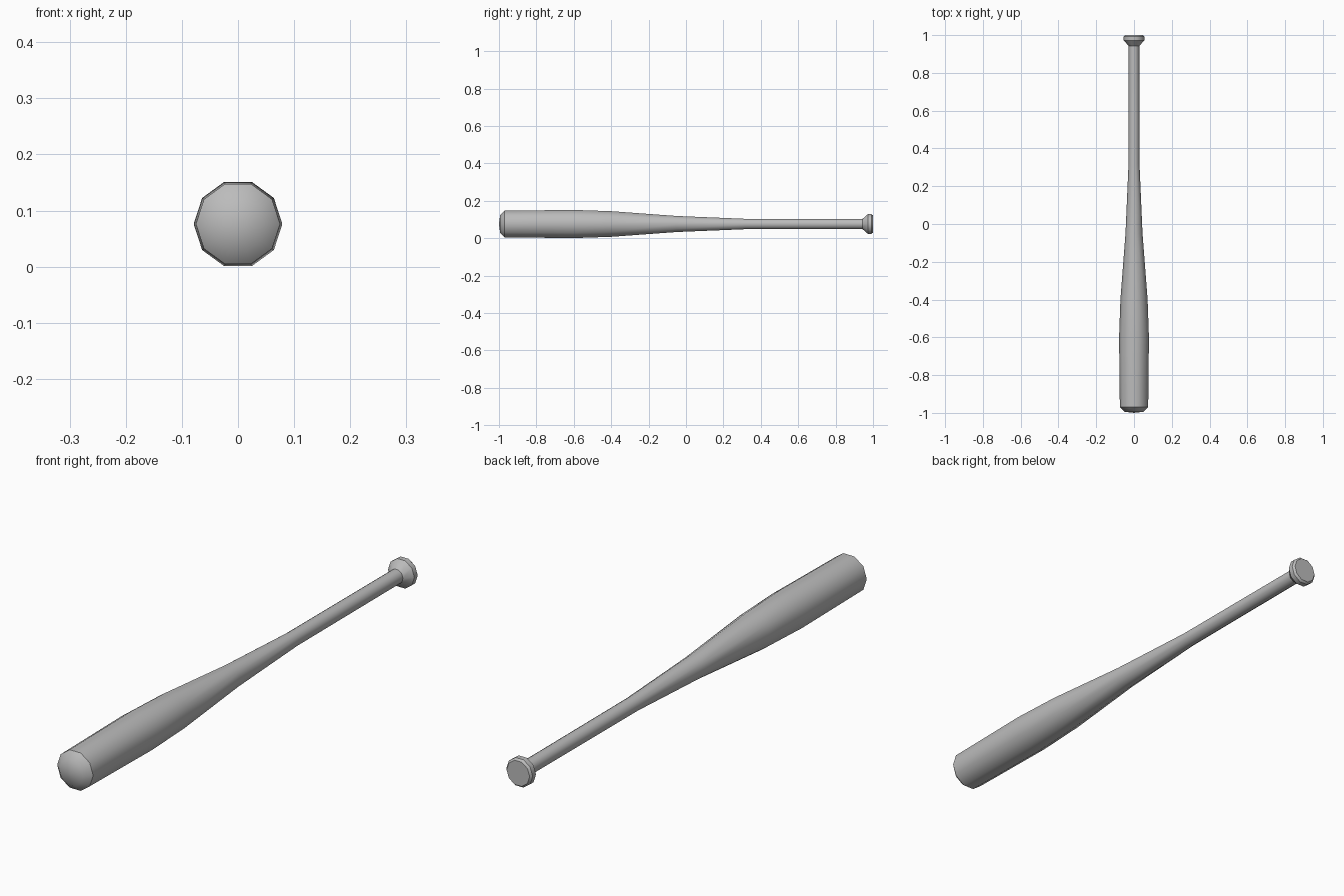
import bpy, bmesh, math

cube = bpy.data.objects.get("Cube")
if cube:
    bpy.data.objects.remove(cube, do_unlink=True)

SIDES = 10
CENTRE_Z = 0.076

grey = bpy.data.materials.new("plain_grey")
grey.use_nodes = True
colour = (0.5, 0.5, 0.5, 1)
grey.diffuse_color = colour
grey.node_tree.nodes["Principled BSDF"].inputs["Base Color"].default_value = colour

# Bat outline from barrel tip to knob: position along y, radius
profile = [(-0.994, 0.05), (-0.97, 0.075), (-0.6, 0.079), (-0.4, 0.072),
           (-0.05, 0.045), (0.32, 0.029), (0.943, 0.028), (0.972, 0.055),
           (0.992, 0.055), (1.0, 0.048)]
SHARP_RINGS = {1, 6, 7, 8, 9}

bm = bmesh.new()
rings = []
for y, r in profile:
    ring = []
    for i in range(SIDES):
        a = math.tau * i / SIDES
        ring.append(bm.verts.new((r * math.cos(a), y, CENTRE_Z + r * math.sin(a))))
    rings.append(ring)

# Barrel, handle and knob walls
for a, b in zip(rings, rings[1:]):
    for i in range(SIDES):
        j = (i + 1) % SIDES
        bm.faces.new((a[i], b[i], b[j], a[j]))

# Domed tip and flat knob end
tip = bm.verts.new((0, -1, CENTRE_Z))
for i in range(SIDES):
    bm.faces.new((tip, rings[0][i], rings[0][(i + 1) % SIDES]))
bm.faces.new(rings[-1])
bmesh.ops.recalc_face_normals(bm, faces=bm.faces)

# Smooth shading, with creases at the tip rim and knob
for f in bm.faces:
    f.smooth = True
for k in SHARP_RINGS:
    for i in range(SIDES):
        bm.edges.get((rings[k][i], rings[k][(i + 1) % SIDES])).smooth = False

mesh = bpy.data.meshes.new("bat")
bm.to_mesh(mesh)
bm.free()
mesh.materials.append(grey)
bat = bpy.data.objects.new("bat", mesh)
bpy.context.collection.objects.link(bat)
